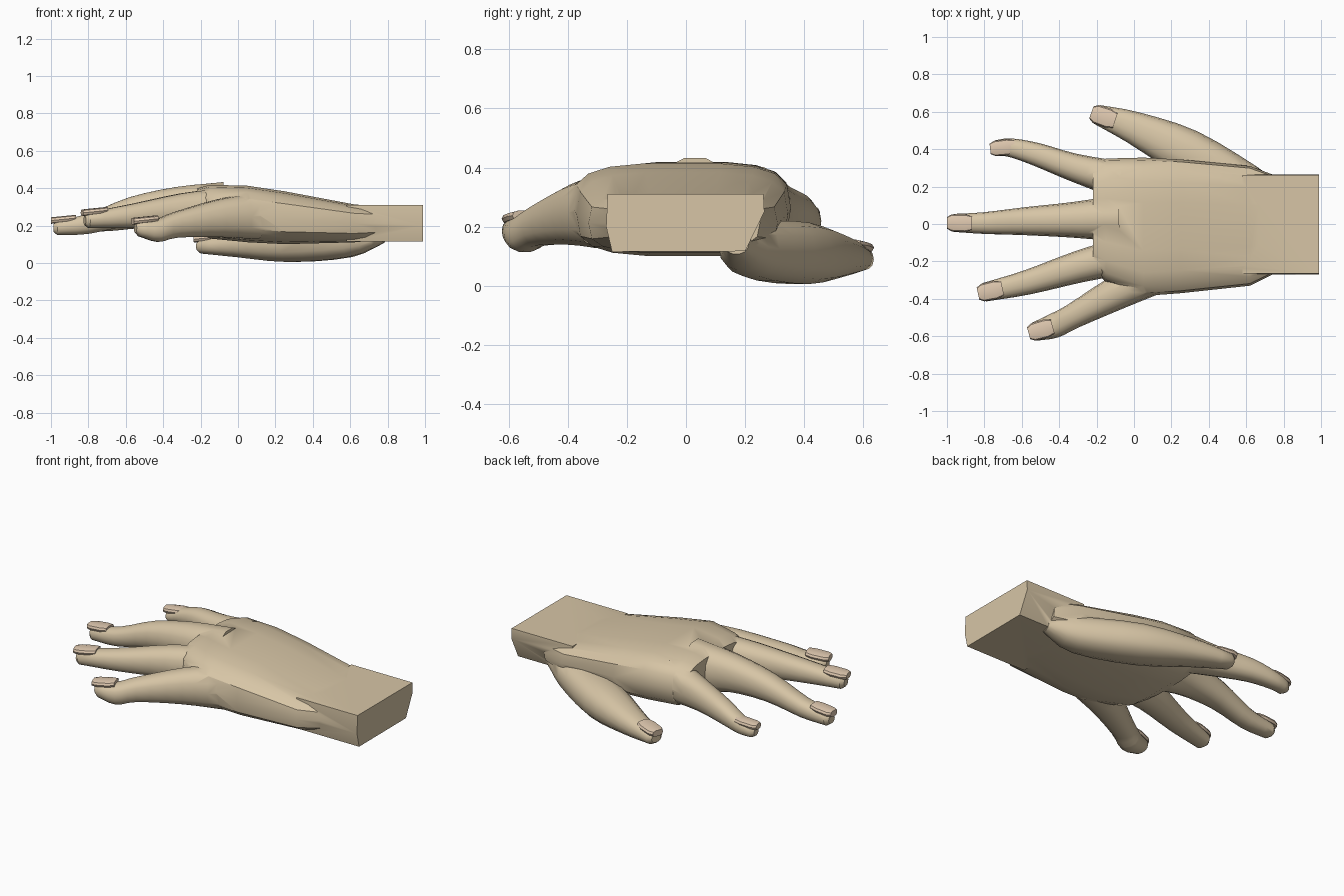
import bpy, bmesh, math
from mathutils import Vector

if "Cube" in bpy.data.objects:
    bpy.data.objects.remove(bpy.data.objects["Cube"])


def material(name, color):
    m = bpy.data.materials.new(name)
    m.diffuse_color = (*color, 1)
    m.use_nodes = True
    m.node_tree.nodes["Principled BSDF"].inputs["Base Color"].default_value = m.diffuse_color
    return m


skin = material("skin", (0.68, 0.56, 0.38))
nail_mat = material("nail", (0.74, 0.58, 0.43))


def loft(name, rings, mat):
    """Skin a closed tube through a list of equal-length point rings."""
    bm = bmesh.new()
    vs = [[bm.verts.new(p) for p in r] for r in rings]
    n = len(vs[0])
    for a, b in zip(vs, vs[1:]):
        for i in range(n):
            j = (i + 1) % n
            bm.faces.new((a[i], a[j], b[j], b[i]))
    bm.faces.new(vs[0][::-1])
    bm.faces.new(vs[-1])
    bmesh.ops.recalc_face_normals(bm, faces=bm.faces)
    me = bpy.data.meshes.new(name)
    bm.to_mesh(me)
    bm.free()
    ob = bpy.data.objects.new(name, me)
    bpy.context.collection.objects.link(ob)
    me.materials.append(mat)
    return ob


def oval(sides, power):
    """Unit superellipse; a lower power is boxier."""
    angles = [2 * math.pi * k / sides for k in range(sides)]
    return [tuple(math.copysign(abs(f(a)) ** power, f(a)) for f in (math.cos, math.sin))
            for a in angles]


def smooth_path(path, steps=3):
    """Catmull-Rom resampling of the stations."""
    p = [Vector(q) for q in path]
    p = [2 * p[0] - p[1]] + p + [2 * p[-1] - p[-2]]
    out = []
    for a, b, c, d in zip(p, p[1:], p[2:], p[3:]):
        for s in range(steps):
            t = s / steps
            out.append(0.5 * (2 * b + (c - a) * t + (2 * a - 5 * b + 4 * c - d) * t * t
                              + (3 * b - a - 3 * c + d) * t ** 3))
    return out + [p[-2]]


def sideways(t):
    return Vector((-t.y, t.x, 0)).normalized()


def finger(name, path, base=1.25, tip=0.85):
    """Tapering tube along (x, y, z, half width), with a nail on the end."""
    pts = smooth_path(path)
    n = len(pts) - 1
    rings = []
    for i, q in enumerate(pts):
        t = (pts[min(i + 1, n)] - pts[max(i - 1, 0)]).to_3d()
        w, h = q[3], q[3] * (base + (tip - base) * i / n)
        rings.append([q.to_3d() + sideways(t) * u * w + Vector((0, 0, v * h)) for u, v in oval(14, 0.85)])
    # blunt rounded tip
    end, ahead = pts[-1].to_3d(), (pts[-1] - pts[-2]).to_3d().normalized()
    rings.append([end + (p - end) * 0.6 + ahead * 0.02 for p in rings[-1]])
    # nail: thin arched plate from cuticle to free edge
    ahead.z = -0.1
    top = end + Vector((0, 0, h))
    plate = [[top + ahead * d + sideways(ahead) * u * w * k + Vector((0, 0, v * 0.018))
              for u, v in oval(10, 0.7)] for d, k in ((-.10, .8), (-.06, 1), (.01, .95), (.035, .65))]
    nails.append(loft(name + "_nail", plate, nail_mat))
    return loft(name, rings, skin)


nails = []

# palm: rounded sections (x, ymin, ymax, zmin, zmax)
sections = [(.78, -.25, .25, .125, .30), (.62, -.33, .31, .11, .315), (.25, -.37, .345, .10, .385),
            (.05, -.385, .355, .11, .415), (-.15, -.31, .35, .13, .42), (-.22, -.24, .31, .17, .40)]
palm = loft("hand", [[(x, (a + b) / 2 + u * (b - a) / 2, (c + d) / 2 + v * (d - c) / 2)
                      for u, v in oval(18, 0.6)] for x, a, b, c, d in sections], skin)

# wrist stump: squared block
wrist_profile = [(-.265, .31), (.262, .31), (.265, .25), (.2, .117), (-.25, .115), (-.27, .2)]
wrist = loft("wrist", [[(x, y, z) for y, z in wrist_profile] for x in (.58, .99)], skin)

index = finger("index_finger", [(-.08, .235, .28, .10), (-.33, .305, .265, .074), (-.52, .372, .25, .062),
                                (-.66, .408, .22, .05), (-.735, .405, .205, .043)])
middle = finger("middle_finger", [(-.08, .03, .28, .125), (-.33, .022, .30, .095), (-.58, .015, .275, .075),
                                  (-.80, .005, .21, .058), (-.965, .006, .19, .048)])
ring = finger("ring_finger", [(-.06, -.17, .28, .10), (-.30, -.23, .28, .085),
                              (-.57, -.312, .252, .066), (-.80, -.365, .23, .05)])
little = finger("little_finger", [(.10, -.28, .25, .10), (-.10, -.372, .24, .09), (-.33, -.495, .205, .067),
                                  (-.43, -.545, .175, .066), (-.53, -.575, .185, .05)])
thumb = finger("thumb", [(.78, .17, .15, .045), (.60, .22, .125, .105), (.28, .385, .11, .125),
                         (0, .515, .10, .087), (-.195, .585, .09, .053)], 0.95, 0.75)

# fuse wrist and fingers into the palm
for part in (wrist, index, middle, ring, little, thumb):
    mod = palm.modifiers.new("join", "BOOLEAN")
    mod.operation, mod.solver, mod.object = "UNION", "EXACT", part
    bpy.context.view_layer.objects.active = palm
    bpy.ops.object.modifier_apply(modifier=mod.name)
    bpy.data.objects.remove(part)

for ob in [palm] + nails:
    bpy.ops.object.select_all(action="DESELECT")
    ob.select_set(True)
    bpy.context.view_layer.objects.active = ob
    bpy.ops.object.shade_smooth_by_angle(angle=math.radians(38))
